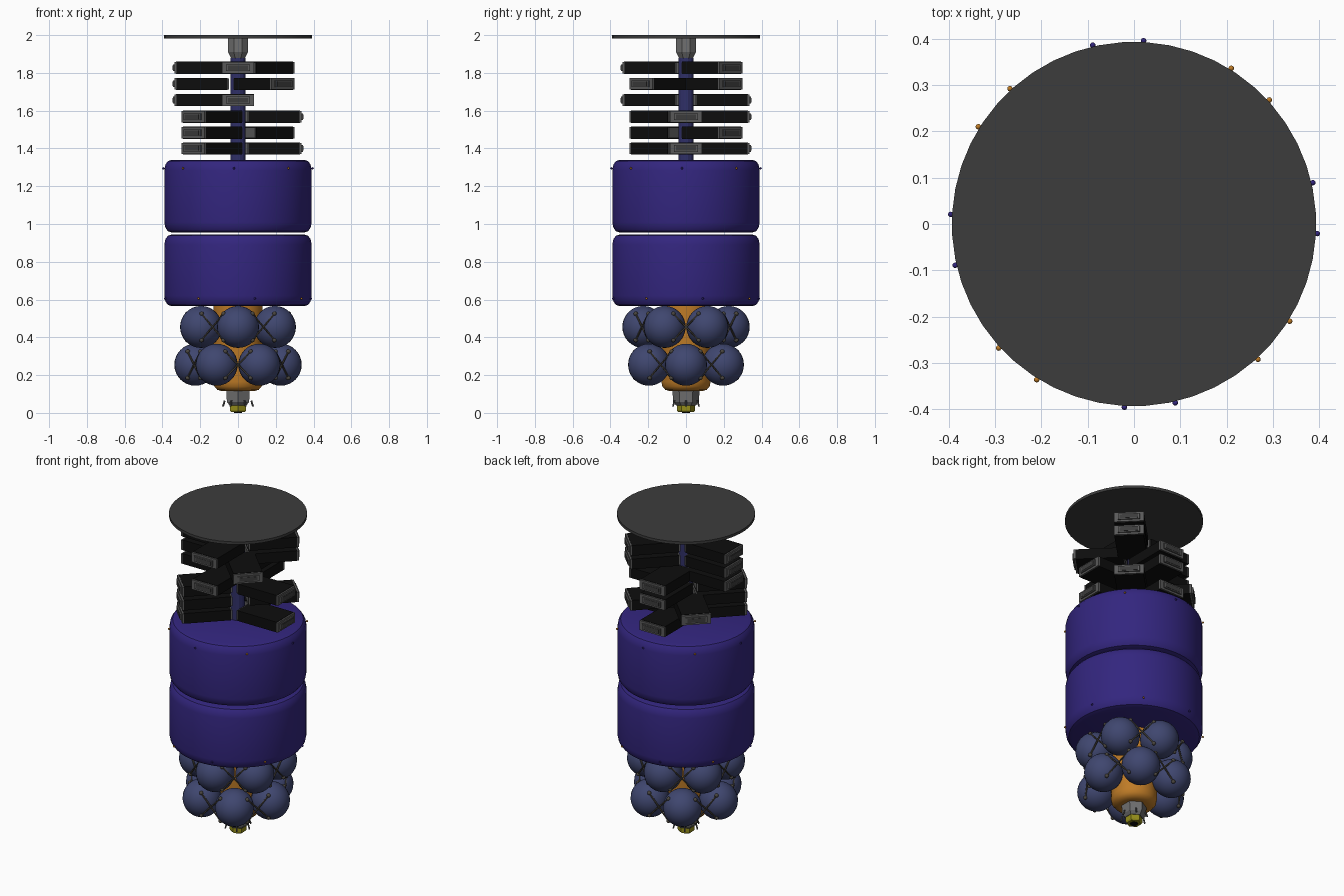
import bpy, bmesh
from math import sin, cos, pi, radians
from mathutils import Vector, Matrix

cube = bpy.data.objects.get("Cube")
if cube:
    bpy.data.objects.remove(cube, do_unlink=True)


def material(name, rgb):
    m = bpy.data.materials.new(name)
    m.use_nodes = True
    m.diffuse_color = (*rgb, 1)
    m.node_tree.nodes["Principled BSDF"].inputs["Base Color"].default_value = (*rgb, 1)
    return m


PURPLE = material("deep purple", (.033, .019, .21))
NAVY = material("navy", (.03, .03, .14))
BLUE = material("slate blue", (.05, .062, .16))
ORANGE = material("orange", (.52, .2, .02))
CHARCOAL = material("charcoal", (.045, .045, .045))
BLACK = material("black", (.004, .004, .004))
GREY = material("mid grey", (.1, .1, .1))
STRUT = material("warm grey", (.07, .062, .05))
YELLOW = material("ochre yellow", (.3, .27, .01))
LIGHT = material("light grey", (.16, .16, .16))


def finish(bm, name, mats, smooth=False):
    bmesh.ops.recalc_face_normals(bm, faces=bm.faces)
    me = bpy.data.meshes.new(name)
    bm.to_mesh(me)
    bm.free()
    for m in mats:
        me.materials.append(m)
    ob = bpy.data.objects.new(name, me)
    bpy.context.collection.objects.link(ob)
    if smooth:
        bpy.ops.object.select_all(action='DESELECT')
        ob.select_set(True)
        bpy.context.view_layer.objects.active = ob
        bpy.ops.object.shade_smooth_by_angle(angle=radians(35))
    return ob


def lathe(name, profile, sides, mat, smooth=True):
    """Closed solid from (radius, z) points, bottom to top."""
    bm = bmesh.new()
    rings = []
    for r, z in profile:
        angles = [2 * pi * (i + .5) / sides for i in range(sides)]
        rings.append([bm.verts.new((r * cos(a), r * sin(a), z)) for a in angles])
    for low, high in zip(rings, rings[1:]):
        for i in range(sides):
            j = (i + 1) % sides
            bm.faces.new((low[i], low[j], high[j], high[i]))
    bm.faces.new(rings[0])
    bm.faces.new(rings[-1])
    return finish(bm, name, [mat], smooth)


def polar(r, deg, z):
    return Vector((r * cos(radians(deg)), r * sin(radians(deg)), z))


def add_box(bm, x0, x1, width, height, slot):
    mat = Matrix.Translation(((x0 + x1) / 2, 0, 0)) @ Matrix.Diagonal((x1 - x0, width, height, 1))
    made = bmesh.ops.create_cube(bm, size=1, matrix=mat)
    for f in {f for v in made["verts"] for f in v.link_faces}:
        f.material_index = slot


def add_rod(bm, a, b, radius):
    d = b - a
    mat = Matrix.Translation((a + b) / 2) @ d.to_track_quat('Z', 'Y').to_matrix().to_4x4()
    bmesh.ops.create_cone(bm, cap_ends=True, segments=6, radius1=radius, radius2=radius,
                          depth=d.length, matrix=mat)


# Top disc, its adapter and the central shaft
lathe("top_disc", [(.393, 1.983), (.393, 2)], 48, CHARCOAL)
lathe("disc_adapter", [(.036, 1.87), (.057, 1.91), (.057, 1.985)], 8, LIGHT, False)
lathe("central_shaft", [(.04, 1.33), (.04, 1.88)], 12, NAVY, False)

# Two large tanks with rounded rims
for name, z0, z1 in (("lower_tank", .565, .945), ("upper_tank", .955, 1.34)):
    rim = [(.35, 0), (.372, .007), (.385, .025), (.391, .055)]
    profile = [(r, z0 + h) for r, h in rim] + [(r, z1 - h) for r, h in reversed(rim)]
    lathe(name, profile, 48, PURPLE)

# Small studs around the tank rims
for tank, z, orange_at, purple_at in (("upper", 1.295, 42.5, 87), ("lower", .605, 58, 103)):
    for label, start, mat in (("orange", orange_at, ORANGE), ("purple", purple_at, PURPLE)):
        bm = bmesh.new()
        for k in range(4):
            bmesh.ops.create_icosphere(bm, subdivisions=2, radius=.006,
                                       matrix=Matrix.Translation(polar(.396, start + 90 * k, z)))
        finish(bm, f"{tank}_{label}_studs", [mat], True)

# Six tiers of radial modules around the shaft
tiers = [(1.827, (180, 270, 45)), (1.742, (180, 45, 315)), (1.656, (90, 180, 270)),
         (1.568, (225, 0, 90)), (1.483, (45, 135, 225)), (1.4, (225, 0, 90))]
for n, (z, headings) in enumerate(tiers):
    for deg in headings:
        bm = bmesh.new()
        add_box(bm, .055, .327, .168, .064, 0)
        add_box(bm, .047, .056, .16, .058, 1)
        add_box(bm, .326, .337, .172, .06, 1)
        add_box(bm, .336, .345, .125, .036, 1)
        add_box(bm, .344, .347, .105, .024, 2)
        ob = finish(bm, f"module_tier_{n + 1}_{deg}", [BLACK, GREY, CHARCOAL])
        ob.location.z = z
        ob.rotation_euler.z = radians(deg)

# Core column
lathe("core_column", [(.085, .115), (.11, .122), (.126, .14), (.131, .165), (.131, .57)],
      32, ORANGE)

# Two staggered rings of spherical tanks with crossed struts
for label, z, start in (("lower", .255, 0), ("upper", .455, 30)):
    for k in range(6):
        deg = start + 60 * k
        bm = bmesh.new()
        bmesh.ops.create_uvsphere(bm, u_segments=28, v_segments=16, radius=.111,
                                  matrix=Matrix.Translation(polar(.226, deg, z)))
        finish(bm, f"{label}_sphere_{k + 1}", [BLUE], True)
        bm = bmesh.new()
        gap = deg + 30
        for side in (-1, 1):
            a = polar(.277, gap - 14, z - .07 * side)
            b = polar(.277, gap + 14, z + .07 * side)
            add_rod(bm, a, b, .005)
            for p in (a, b):
                bmesh.ops.create_icosphere(bm, subdivisions=2, radius=.012,
                                           matrix=Matrix.Translation(p))
        finish(bm, f"{label}_cross_struts_{k + 1}", [STRUT], True)

# Engine housing, side fins and nozzle
lathe("engine_housing", [(.052, .04), (.068, .058), (.072, .12)], 6, LIGHT, False)
bm = bmesh.new()
for k in range(6):
    add_rod(bm, polar(.07, 60 * k, .065), polar(.08, 60 * k, .034), .005)
finish(bm, "engine_fins", [GREY])
lathe("engine_nozzle", [(.042, .004), (.048, .012), (.048, .045)], 6, YELLOW, False)
lathe("nozzle_opening", [(.022, 0), (.022, .008)], 16, BLACK)
